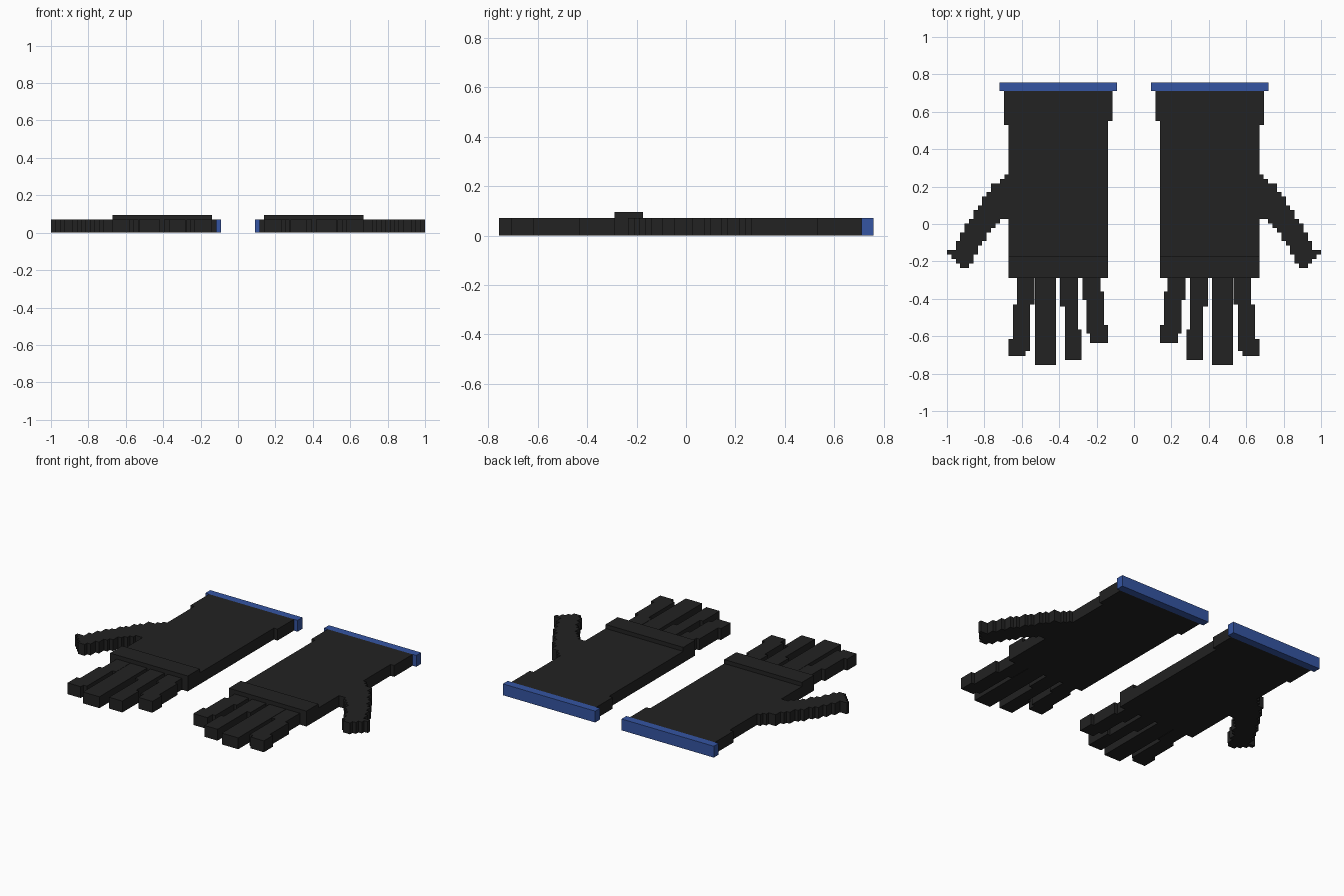
import bpy
import bmesh

if "Cube" in bpy.data.objects:
    bpy.data.objects.remove(bpy.data.objects["Cube"])

THICK = 0.07          # glove thickness
V = 0.0238            # step size of the blocky edges


def material(name, rgb):
    m = bpy.data.materials.new(name)
    m.diffuse_color = (*rgb, 1.0)
    m.use_nodes = True
    m.node_tree.nodes["Principled BSDF"].inputs["Base Color"].default_value = m.diffuse_color
    return m


BLACK = material("black_fabric", (0.016, 0.016, 0.016))
BLUE = material("blue_trim", (0.035, 0.09, 0.36))


def prism(name, outline, z0, z1, mat):
    """Extrude a flat outline upwards and mirror it for the other glove."""
    mesh = bpy.data.meshes.new(name)
    bm = bmesh.new()
    base = bm.faces.new([bm.verts.new((x, y, z0)) for x, y in outline])
    ext = bmesh.ops.extrude_face_region(bm, geom=[base], use_keep_orig=True)
    verts = [g for g in ext["geom"] if isinstance(g, bmesh.types.BMVert)]
    bmesh.ops.translate(bm, verts=verts, vec=(0, 0, z1 - z0))
    bmesh.ops.recalc_face_normals(bm, faces=bm.faces)
    bm.to_mesh(mesh)
    bm.free()
    mesh.materials.append(mat)
    ob = bpy.data.objects.new(name, mesh)
    bpy.context.collection.objects.link(ob)
    mod = ob.modifiers.new("other_glove", "MIRROR")
    mod.use_mirror_merge = False
    return ob


def edge(steps, y_top):
    """Stepped edge going down: each step is (x, y where it ends)."""
    pts, y = [], y_top
    for x, y_end in steps:
        pts += [(x, y), (x, y_end)]
        y = y_end
    return pts


def stepped(name, left, right, y_top):
    prism(name, edge(left, y_top) + edge(right, y_top)[::-1], 0, THICK, BLACK)


# Palm with the wider cuff
stepped("palm_and_cuff",
        [(0.115, 0.55), (0.14, -0.29)],
        [(0.695, 0.53), (0.67, -0.29)], 0.71)

# Blue trim at the opening
prism("cuff_trim", [(0.09, 0.71), (0.72, 0.71), (0.72, 0.757), (0.09, 0.757)],
      0, THICK, BLUE)

# Raised knuckle band
prism("knuckle_band", [(0.14, -0.29), (0.67, -0.29), (0.67, -0.173), (0.14, -0.173)],
      THICK, 0.095, BLACK)

# Fingers
fingers = {
    "little_finger": ([(0.18, -0.36), (0.16, -0.54), (0.14, -0.635)],
                      [(0.275, -0.405), (0.255, -0.585), (0.235, -0.635)]),
    "ring_finger": ([(0.30, -0.565), (0.28, -0.728)],
                    [(0.395, -0.44), (0.37, -0.728)]),
    "middle_finger": ([(0.418, -0.755)], [(0.53, -0.755)]),
    "index_finger": ([(0.532, -0.43), (0.556, -0.68), (0.58, -0.705)],
                     [(0.625, -0.43), (0.648, -0.615), (0.67, -0.705)]),
}
for name, (left, right) in fingers.items():
    stepped(name, left, right, -0.29)

# Thumb: blocky rows going down, in steps out from the palm
inner = [0] * 10 + [2, 3, 4, 5, 5, 6, 7, 7, 8, 8, 9]
outer = [1, 2, 4, 4, 5, 6, 6, 7, 8, 8, 9, 10, 10, 11, 11, 12, 12, 14, 13, 12, 11]
TOP = 0.265


def thumb_edge(cols):
    steps = [(0.67 + c * V * 0.99, TOP - (k + 1) * V) for k, c in enumerate(cols)]
    # join rows that share a column
    return [s for i, s in enumerate(steps)
            if i + 1 == len(steps) or cols[i + 1] != cols[i]]


stepped("thumb", thumb_edge(inner), thumb_edge(outer), TOP)
